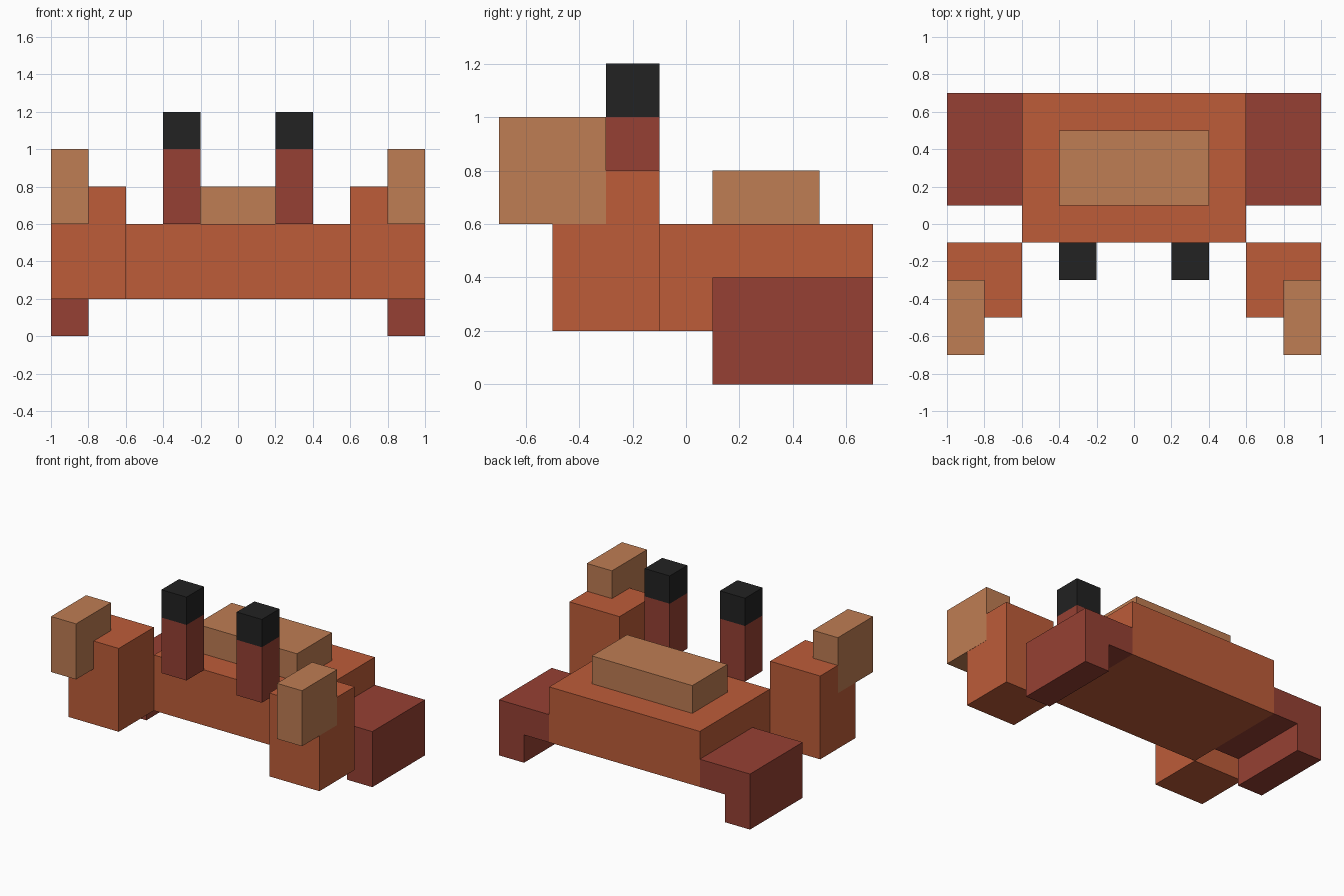
import bpy
import bmesh

cube = bpy.data.objects.get("Cube")
if cube:
    bpy.data.objects.remove(cube, do_unlink=True)


def make_material(name, hex_code):
    """Flat material from an sRGB hex colour, stored as linear values."""
    rgb = [int(hex_code[i:i + 2], 16) / 255 for i in (0, 2, 4)]
    color = [c / 12.92 if c < 0.04 else ((c + 0.055) / 1.055) ** 2.4 for c in rgb] + [1.0]
    mat = bpy.data.materials.new(name)
    mat.use_nodes = True
    mat.diffuse_color = color
    mat.node_tree.nodes["Principled BSDF"].inputs["Base Color"].default_value = color
    return mat


orange = make_material("shell orange", "BD5C39")
dark_red = make_material("dark red", "964033")
tan = make_material("tan", "BF7D53")
black = make_material("eye black", "222222")


def prism(name, profile, y_range, mat):
    """Extrude an x-z outline along y."""
    bm = bmesh.new()
    face = bm.faces.new([bm.verts.new((x, y_range[0], z)) for x, z in profile])
    new = bmesh.ops.extrude_face_region(bm, geom=[face])["geom"]
    verts = [v for v in new if isinstance(v, bmesh.types.BMVert)]
    bmesh.ops.translate(bm, verts=verts, vec=(0, y_range[1] - y_range[0], 0))
    bmesh.ops.recalc_face_normals(bm, faces=bm.faces)
    mesh = bpy.data.meshes.new(name)
    bm.to_mesh(mesh)
    bm.free()
    mesh.materials.append(mat)
    obj = bpy.data.objects.new(name, mesh)
    bpy.context.collection.objects.link(obj)
    return obj


def box(name, xs, ys, zs, mat):
    outline = [(xs[0], zs[0]), (xs[1], zs[0]), (xs[1], zs[1]), (xs[0], zs[1])]
    return prism(name, outline, ys, mat)


# Body and raised back plate
box("body", (-0.6, 0.6), (-0.1, 0.7), (0.2, 0.6), orange)
box("back_plate", (-0.4, 0.4), (0.1, 0.5), (0.6, 0.8), tan)

for side, s in (("left", 1), ("right", -1)):
    # Eye stalk with its eye on top
    box(side + "_eye_stalk", (0.2 * s, 0.4 * s), (-0.3, -0.1), (0.6, 1.0), dark_red)
    box(side + "_eye", (0.2 * s, 0.4 * s), (-0.3, -0.1), (1.0, 1.2), black)

    # Claw base, a hair narrower than the pincer so their sides do not coincide
    box(side + "_claw", (0.6 * s, 0.999 * s), (-0.5, -0.1), (0.2, 0.8), orange)
    box(side + "_pincer", (0.8 * s, 1.0 * s), (-0.7, -0.3), (0.6, 1.0), tan)

    # Bent leg: out from the body, then down to the ground
    outline = [(0.6, 0.2), (0.8, 0.2), (0.8, 0), (1, 0), (1, 0.4), (0.6, 0.4)]
    prism(side + "_leg", [(x * s, z) for x, z in outline], (0.1, 0.7), dark_red)
